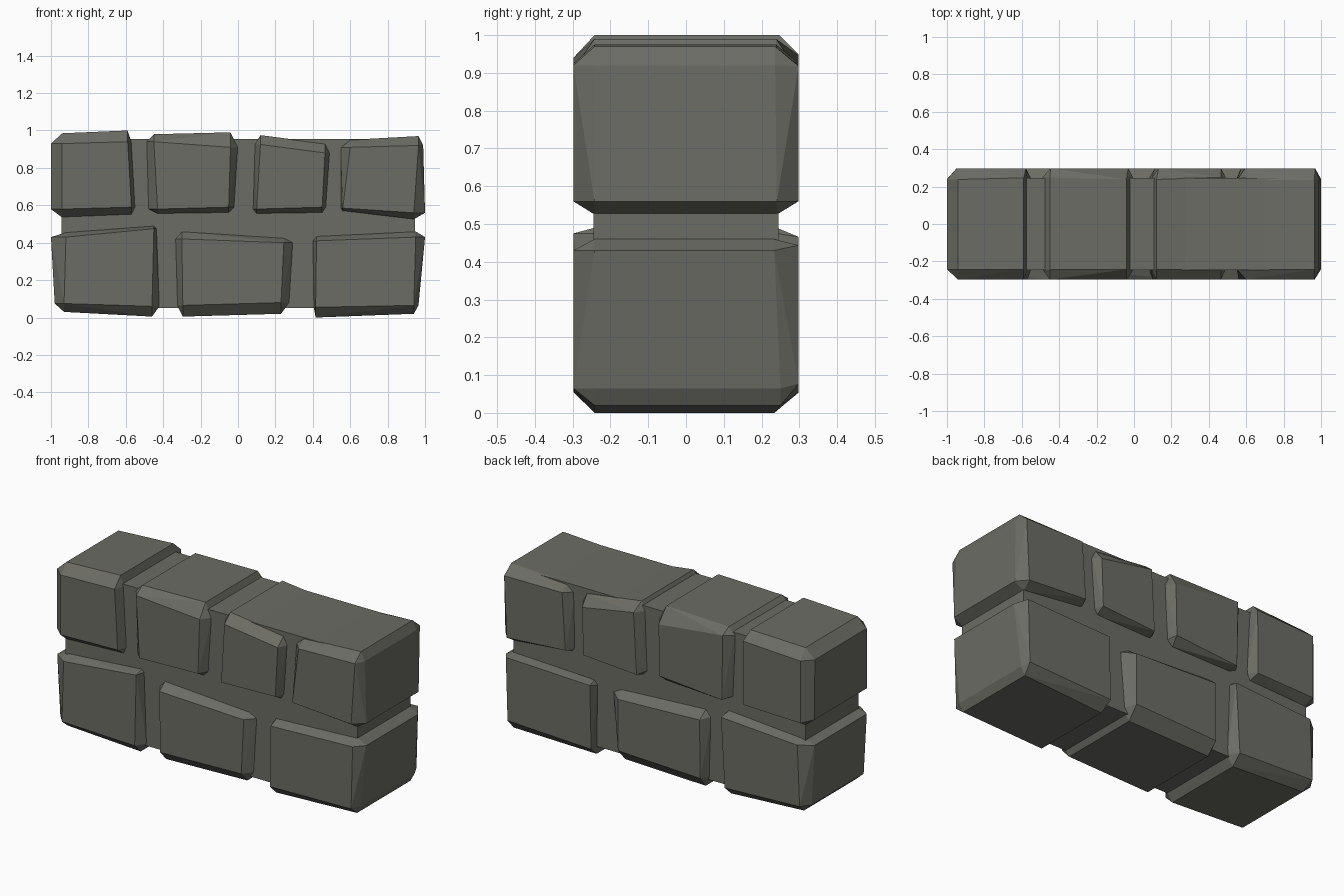
import bpy, bmesh, random

if "Cube" in bpy.data.objects:
    bpy.data.objects.remove(bpy.data.objects["Cube"])
random.seed(4)

stone_mat = bpy.data.materials.new("dark grey stone")
stone_mat.diffuse_color = (0.15, 0.15, 0.13, 1)
stone_mat.use_nodes = True
stone_mat.node_tree.nodes["Principled BSDF"].inputs["Base Color"].default_value = stone_mat.diffuse_color


def finish(bm, name):
    bmesh.ops.recalc_face_normals(bm, faces=bm.faces)
    me = bpy.data.meshes.new(name)
    bm.to_mesh(me)
    bm.free()
    me.materials.append(stone_mat)
    ob = bpy.data.objects.new(name, me)
    bpy.context.collection.objects.link(ob)
    return ob


def stone(name, inner, outer):
    """Chiselled block: inner = face corners, outer = widest corners (BL, BR, TR, TL as x, z)."""
    bm = bmesh.new()
    for side in (-1, 1):
        for (xi, zi), (xo, zo) in zip(inner, outer):
            # the back is slightly irregular compared with the front
            j = (lambda: random.uniform(-0.015, 0.015)) if side > 0 else (lambda: 0)
            xf, zf = xi + j(), zi + j()
            ye = side * (0.242 + j() * 0.6)
            bm.verts.new((xf, side * 0.298, zf))
            bm.verts.new((xo, ye, zi))
            bm.verts.new((xi, ye, zo))
    r = bmesh.ops.convex_hull(bm, input=bm.verts[:])
    loose = [v for v in bm.verts if not v.link_faces]
    bmesh.ops.delete(bm, geom=loose, context='VERTS')
    bmesh.ops.dissolve_limit(bm, angle_limit=0.02, verts=bm.verts[:], edges=bm.edges[:])
    return finish(bm, name)


# mortar core
bm = bmesh.new()
bmesh.ops.create_cube(bm, size=1)
for v in bm.verts:
    v.co = (v.co.x * 1.89, v.co.y * 0.49, 0.5025 + v.co.z * 0.905)
finish(bm, "mortar_core")

# upper course
stone("upper_stone_1", [(-.94, .58), (-.57, .59), (-.59, .94), (-.94, .93)],
      [(-1, .535), (-.55, .55), (-.57, 1.0), (-1, .985)])
stone("upper_stone_2", [(-.43, .58), (-.05, .59), (-.04, .91), (-.45, .94)],
      [(-.48, .555), (-.02, .56), (0, .99), (-.49, .98)])
stone("upper_stone_3", [(.10, .58), (.45, .59), (.465, .88), (.12, .925)],
      [(.08, .555), (.47, .56), (.49, .93), (.09, .975)])
stone("upper_stone_4", [(.56, .585), (.94, .56), (.965, .92), (.60, .91)],
      [(.55, .57), (1, .525), (.99, .97), (.55, .95)])

# lower course
stone("lower_stone_1", [(-.93, .075), (-.46, .06), (-.45, .475), (-.92, .43)],
      [(-.98, .03), (-.42, .005), (-.435, .49), (-1, .455)])
stone("lower_stone_2", [(-.295, .065), (.23, .08), (.245, .40), (-.30, .42)],
      [(-.325, .005), (.275, .02), (.295, .425), (-.335, .46)])
stone("lower_stone_3", [(.415, .055), (.94, .065), (.95, .43), (.42, .41)],
      [(.405, 0), (.965, .02), (1, .46), (.40, .435)])
